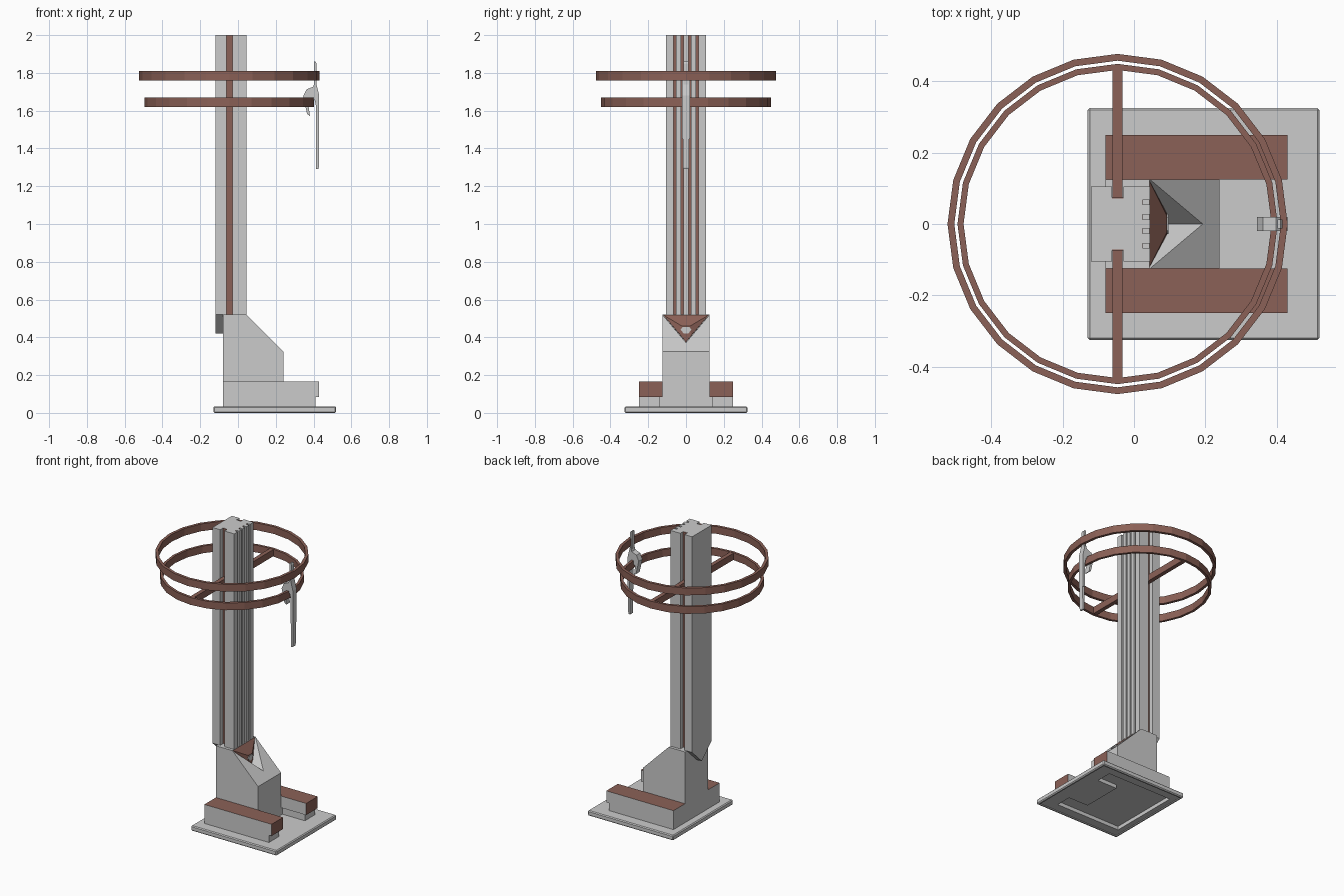
import bpy, bmesh, math
from mathutils import Vector

if "Cube" in bpy.data.objects:
    bpy.data.objects.remove(bpy.data.objects["Cube"])

brown = bpy.data.materials.new("brown")
brown.diffuse_color = (0.26, 0.12, 0.095, 1)
brown.use_nodes = True
brown.node_tree.nodes["Principled BSDF"].inputs["Base Color"].default_value = brown.diffuse_color


def finish(name, bm, mat=None):
    bmesh.ops.recalc_face_normals(bm, faces=bm.faces)
    me = bpy.data.meshes.new(name)
    bm.to_mesh(me)
    bm.free()
    ob = bpy.data.objects.new(name, me)
    bpy.context.collection.objects.link(ob)
    if mat:
        me.materials.append(mat)
    return ob


def prism(name, pts, axis, a, b, mat=None):
    """Extrude a 2D outline along axis from a to b (outline uses the other two axes in order)."""
    def place(p, t):
        c = list(p)
        c.insert("xyz".index(axis), t)
        return Vector(c)
    bm = bmesh.new()
    lo = [bm.verts.new(place(p, a)) for p in pts]
    hi = [bm.verts.new(place(p, b)) for p in pts]
    bm.faces.new(lo)
    bm.faces.new(hi[::-1])
    n = len(pts)
    for i in range(n):
        j = (i + 1) % n
        bm.faces.new((lo[i], lo[j], hi[j], hi[i]))
    return finish(name, bm, mat)


def box(name, x0, x1, y0, y1, z0, z1, mat=None):
    return prism(name, [(x0, y0), (x1, y0), (x1, y1), (x0, y1)], "z", z0, z1, mat)


def cut(ob, cutter):
    m = ob.modifiers.new("cut", "BOOLEAN")
    m.operation, m.object, m.solver = "DIFFERENCE", cutter, "EXACT"
    bpy.context.view_layer.objects.active = ob
    bpy.ops.object.modifier_apply(modifier=m.name)
    bpy.data.objects.remove(cutter)


def ring(name, cx, r_out, r_in, z0, z1, n=24):
    prof = [(r_out, z0), (r_out, z1), (r_in, z1), (r_in, z0)]
    bm = bmesh.new()
    loops = [[bm.verts.new((cx + r * math.cos(2 * math.pi * i / n),
                            r * math.sin(2 * math.pi * i / n), z)) for r, z in prof]
             for i in range(n)]
    for i in range(n):
        p, q = loops[i], loops[(i + 1) % n]
        for k in range(4):
            l = (k + 1) % 4
            bm.faces.new((p[k], q[k], q[l], p[l]))
    return finish(name, bm, brown)


# Base plate: bevelled slab, hollow underneath with a U-shaped pocket
plate = box("base_plate", -0.13, 0.52, -0.325, 0.325, 0, 0.035)
bev = plate.modifiers.new("bevel", "BEVEL")
bev.width, bev.segments = 0.006, 1
bpy.context.view_layer.objects.active = plate
bpy.ops.object.modifier_apply(modifier="bevel")
cut(plate, box("rim_cutter", -0.115, 0.505, -0.31, 0.31, -0.1, 0.006))
u_shape = [(-0.08, -0.25), (0.41, -0.25), (0.41, -0.14), (0.26, -0.14),
           (0.26, 0.14), (0.41, 0.14), (0.41, 0.25), (-0.08, 0.25)]
cut(plate, prism("pocket_cutter", u_shape, "z", -0.1, 0.031))

# Side legs on narrower feet; top and end faces are brown
for s, side in ((-1, "right"), (1, "left")):
    y0, y1 = sorted((s * 0.125, s * 0.25))
    leg = box("leg_" + side, -0.08, 0.43, y0, y1, 0.085, 0.165)
    leg.data.materials.append(None)
    leg.data.materials.append(brown)
    for f in leg.data.polygons:
        if f.normal.z > 0.9 or f.normal.x > 0.9:
            f.material_index = 1
    y0, y1 = sorted((s * 0.14, s * 0.25))
    box("foot_" + side, -0.08, 0.41, y0, y1, 0.034, 0.085)
    y0, y1 = sorted((s * 0.12, s * 0.145))
    box("foot_filler_" + side, -0.08, 0.24, y0, y1, 0.034, 0.085)

# Pedestal with sloped front and a V-shaped valley
pedestal = prism("pedestal", [(-0.08, 0.034), (0.24, 0.034), (0.24, 0.325),
                              (0.045, 0.52), (-0.08, 0.52)], "y", -0.125, 0.125)
cut(pedestal, prism("valley_cutter", [(0, 0.372), (0.16, 0.572 - 0.01), (-0.16, 0.572 - 0.01)],
                    "x", 0.044, 0.4))
prism("rear_wedge", [(-0.105, 0.52), (0.105, 0.52), (0, 0.42)], "x", -0.12, -0.08)

# Brown sloping wall at the back of the valley, with a small nub
bm = bmesh.new()
for p in [(0.044, 0.12, 0.518), (0.093, 0.022, 0.46), (0.093, 0.028, 0.41),
          (0.044, 0.02, 0.40)]:
    for s in (-1, 1):
        bm.verts.new((p[0], s * p[1], p[2]))
for x in (0.044, 0.093):
    bm.verts.new((x, 0, 0.374))
bmesh.ops.convex_hull(bm, input=bm.verts)
finish("valley_wall", bm, brown)
prism("valley_nub", [(-0.028, 0.44), (-0.018, 0.455), (0.018, 0.455), (0.028, 0.44),
                     (0.012, 0.42), (-0.012, 0.42)], "x", 0.08, 0.097)

# Column: one outline with four front grooves and a slot on each side
half = [(0.045, 0.013), (0.022, 0.013), (0.022, 0.026), (0.045, 0.026),
        (0.045, 0.054), (0.022, 0.054), (0.022, 0.067), (0.045, 0.067),
        (0.045, 0.105), (-0.03, 0.105), (-0.03, 0.072), (-0.062, 0.072),
        (-0.062, 0.105), (-0.12, 0.105)]
prism("column", half + [(x, -y) for x, y in half[::-1]], "z", 0.52, 2.0)
for s in (-1, 1):
    for y in (0.0195, 0.0605):
        a, b = sorted((s * (y - 0.0065), s * (y + 0.0065)))
        box("front_groove_strip", 0.02, 0.024, a, b, 0.521, 1.999, brown)
    a, b = sorted((s * 0.07, s * 0.074))
    box("side_slot_strip", -0.062, -0.03, a, b, 0.521, 1.999, brown)
    # Arms carrying the lower hoop
    a, b = sorted((s * 0.072, s * 0.44))
    box("hoop_arm", -0.06, -0.032, a, b, 1.622, 1.668, brown)

# Hoops
ring("upper_hoop", -0.046, 0.477, 0.458, 1.76, 1.81)
ring("lower_hoop", -0.046, 0.449, 0.432, 1.62, 1.67)

# Hanging hook: claw, top pin and long rod
prism("hook_claw", [(0.345, 1.675), (0.362, 1.712), (0.398, 1.727), (0.41, 1.765),
                    (0.419, 1.725), (0.43, 1.68), (0.43, 1.62), (0.414, 1.62),
                    (0.405, 1.66), (0.372, 1.635), (0.381, 1.572), (0.366, 1.582)],
      "y", -0.02, 0.02)
prism("hook_pin", [(0.402, 1.70), (0.416, 1.70), (0.416, 1.85), (0.411, 1.86),
                   (0.402, 1.86)], "y", -0.013, 0.013)
box("hook_rod_upper", 0.414, 0.43, -0.02, 0.02, 1.45, 1.63)
prism("hook_rod_lower", [(0.414, 1.29), (0.425, 1.29), (0.428, 1.30), (0.43, 1.46),
                         (0.414, 1.46)], "y", -0.015, 0.015)
